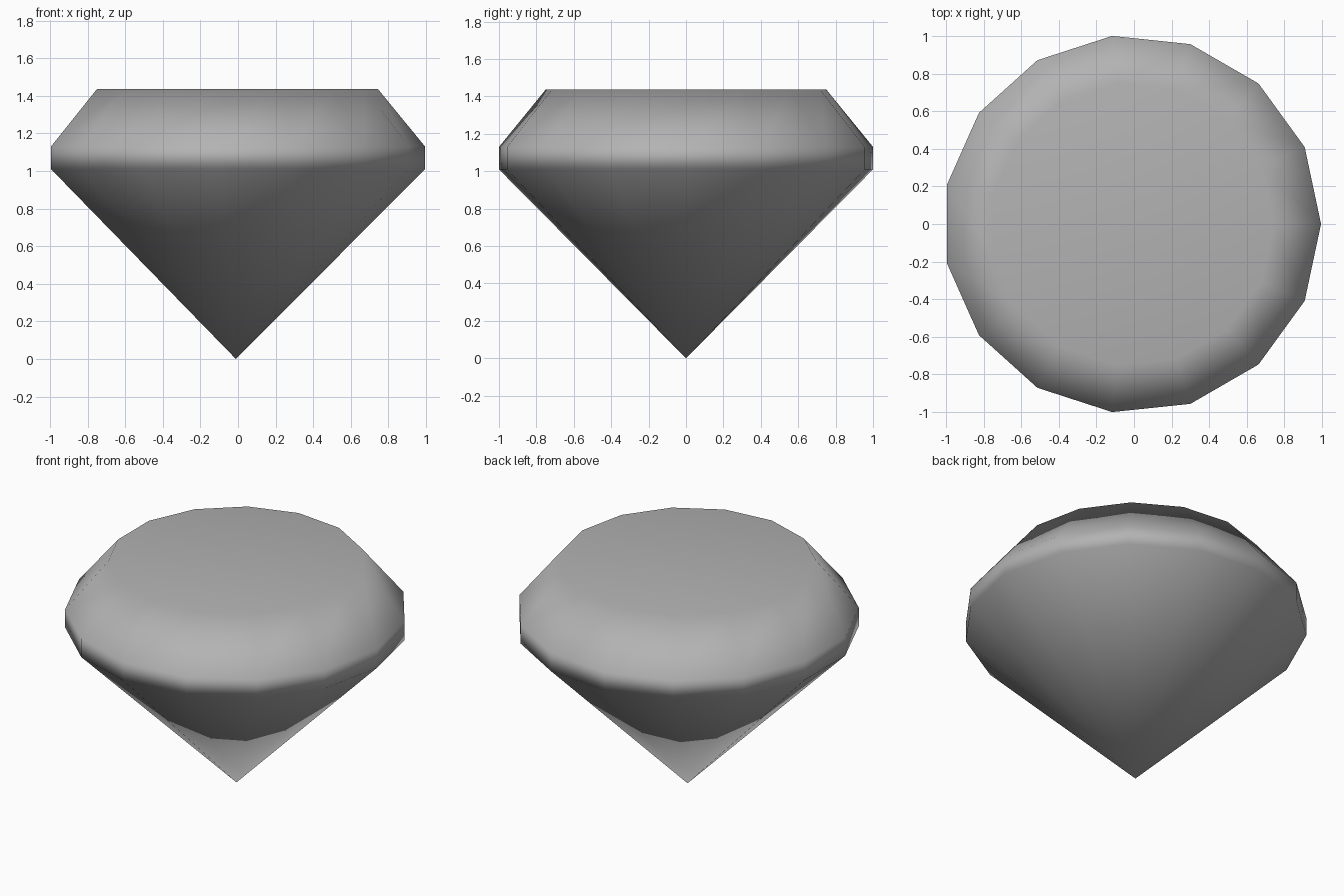
import bpy
import bmesh
from math import cos, sin, tau

default = bpy.data.objects.get("Cube")
if default:
    bpy.data.objects.remove(default, do_unlink=True)

SIDES = 15
OFFSET_X = -0.011  # an odd polygon is not symmetric along x

# Outline rings as (radius, height): girdle bottom, girdle top, table edge
PROFILE = [(1.0055, 1.01), (1.0055, 1.13), (0.754, 1.437)]

# Stone colour
grey = bpy.data.materials.new("stone_grey")
colour = (0.45, 0.45, 0.45, 1.0)
grey.use_nodes = True
grey.diffuse_color = colour
grey.node_tree.nodes["Principled BSDF"].inputs["Base Color"].default_value = colour

# Cut gem: pointed pavilion, girdle, crown and flat table
bm = bmesh.new()
tip = bm.verts.new((OFFSET_X, 0, 0))
rings = []
for radius, height in PROFILE:
    angles = [tau * i / SIDES for i in range(SIDES)]
    rings.append([bm.verts.new((OFFSET_X + radius * cos(a), radius * sin(a), height))
                  for a in angles])

for i in range(SIDES):
    j = (i + 1) % SIDES
    bm.faces.new((tip, rings[0][j], rings[0][i]))
    for low, high in zip(rings, rings[1:]):
        bm.faces.new((low[i], low[j], high[j], high[i]))
bm.faces.new(rings[-1])

bmesh.ops.recalc_face_normals(bm, faces=bm.faces)
for face in bm.faces:
    face.smooth = True

mesh = bpy.data.meshes.new("gemstone")
bm.to_mesh(mesh)
bm.free()
mesh.materials.append(grey)
gem = bpy.data.objects.new("gemstone", mesh)
bpy.context.collection.objects.link(gem)

# Large facets dominate the soft shading
weighted = gem.modifiers.new("area_weighted_shading", 'WEIGHTED_NORMAL')
weighted.mode = 'FACE_AREA'
weighted.weight = 50
